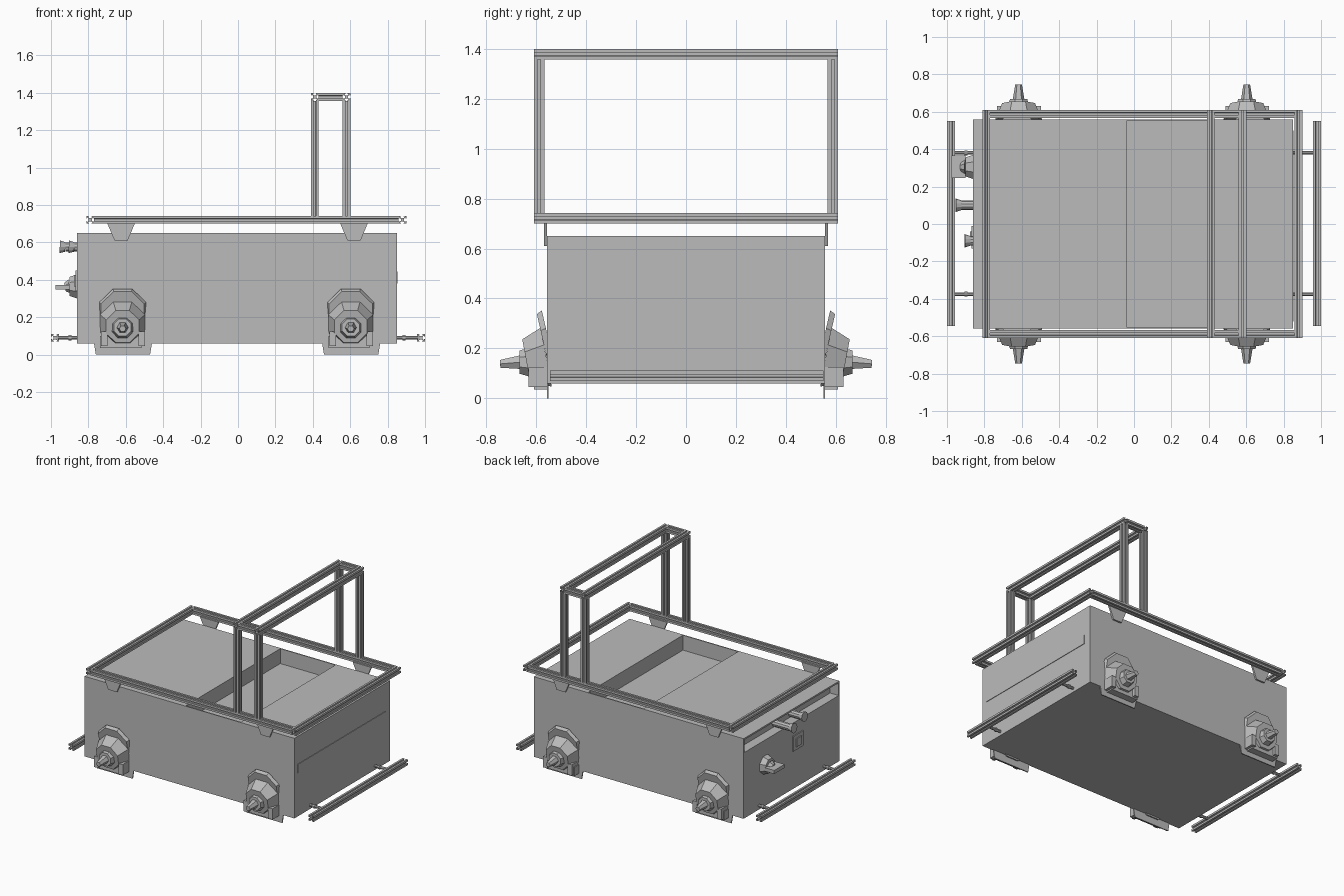
import bpy, bmesh
from math import radians
from mathutils import Vector, Matrix

cube = bpy.data.objects.get("Cube")
if cube:
    bpy.data.objects.remove(cube, do_unlink=True)

grey = bpy.data.materials.new("plain grey")
grey.use_nodes = True
tone = (0.5, 0.5, 0.5, 1)
grey.diffuse_color = tone
grey.node_tree.nodes["Principled BSDF"].inputs["Base Color"].default_value = tone


def finish(name, bm):
    bmesh.ops.recalc_face_normals(bm, faces=bm.faces)
    mesh = bpy.data.meshes.new(name)
    bm.to_mesh(mesh)
    bm.free()
    mesh.materials.append(grey)
    obj = bpy.data.objects.new(name, mesh)
    bpy.context.collection.objects.link(obj)
    return obj


def box(name, x, y, z):
    """Box from (min, max) pairs."""
    bm = bmesh.new()
    bmesh.ops.create_cube(bm, size=1)
    for v in bm.verts:
        v.co = [(a + b) / 2 + c * (b - a) for (a, b), c in zip((x, y, z), v.co)]
    return finish(name, bm)


def sweep(name, outline, offset):
    """Extrude a closed outline along a vector."""
    bm = bmesh.new()
    face = bm.faces.new([bm.verts.new(p) for p in outline])
    new = bmesh.ops.extrude_face_region(bm, geom=[face], use_keep_orig=True)["geom"]
    bmesh.ops.translate(bm, vec=offset, verts=[g for g in new if isinstance(g, bmesh.types.BMVert)])
    return finish(name, bm)


def cone(name, start, end, r0, r1, sides=8, squash=(1, 1, 1)):
    """Tapered cylinder between two points."""
    start, end = Vector(start), Vector(end)
    axis = end - start
    bm = bmesh.new()
    bmesh.ops.create_cone(bm, cap_ends=True, segments=sides, radius1=r0, radius2=r1, depth=axis.length)
    turn = axis.to_track_quat('Z', 'Y').to_matrix().to_4x4()
    spin = Matrix.Rotation(radians(180 / sides), 4, 'Z')
    bm.transform(Matrix.Translation((start + end) / 2) @ Matrix.Diagonal((*squash, 1)) @ turn @ spin)
    return finish(name, bm)


# Slotted rail profile: one side repeated around four quarters
HALF = 0.021
SIDE = [(1, 1), (.3, 1), (.3, .78), (.62, .78), (.25, .42),
        (-.25, .42), (-.62, .78), (-.3, .78), (-.3, 1)]


def rail(name, axis, low, high, a, b):
    """Slotted rail along an axis; a and b are the other two coordinates in order."""
    loop = []
    for _ in range(4):
        loop += loop_side[_]
    pts = []
    for u, v in loop:
        p = [a + u * HALF, b + v * HALF]
        p.insert("xyz".index(axis), low)
        pts.append(p)
    offset = [0, 0, 0]
    offset["xyz".index(axis)] = high - low
    return sweep(name, pts, offset)


loop_side = [SIDE]
for _ in range(3):
    loop_side.append([(-v, u) for u, v in loop_side[-1]])

# Chassis shell
L, R, W, BOTTOM, TOP = -0.86, 0.85, 0.55, 0.06, 0.65
SUNK = 0.54
box("floor_panel", (L, R), (-W, W), (BOTTOM, BOTTOM + .01))
box("right_deck", (L, -.04), (-W, W), (TOP - .012, TOP))
box("left_deck", (.41, R), (-W, W), (TOP - .012, TOP))
box("tray_floor", (-.05, .42), (-W, W), (SUNK - .01, SUNK))
box("tray_wall_right", (-.052, -.04), (-W, W), (SUNK, TOP - .012))
box("tray_wall_left", (.41, .422), (-W, W), (SUNK, TOP - .012))
box("left_end_panel", (R - .012, R), (-W, W), (BOTTOM, TOP))
box("drawer_plate", (R, R + .004), (-.52, .5), (.38, .445))
box("right_end_panel", (L, L + .012), (-W, W), (BOTTOM, .545))
box("sensor_shelf", (L, -.78), (-W, W), (.535, .545))
box("sensor_backplate", (-.79, -.78), (-W, W), (.545, TOP - .012))

# Side panels with feet; hanger tabs reach up to the frame
feet = [(-.77, -.46), (.45, .76)]
for side, s in (("front", -1), ("back", 1)):
    edge = [(L, TOP), (L, BOTTOM)]
    for a, b in feet:
        edge += [(a, BOTTOM), (a + .01, 0), (b - .01, 0), (b, BOTTOM)]
    edge += [(R, BOTTOM), (R, TOP)]
    sweep(side + "_side_panel", [(x, s * W, z) for x, z in edge], (0, s * .008, 0))
    for x in (-.625, .62):
        tab = [(-.075, .705), (.075, .705), (.035, .61), (-.035, .61)]
        sweep(side + "_hanger_tab", [(x + u, s * (W + .008), z) for u, z in tab], (0, s * .012, 0))

# Axle units
for side, s in (("front", -1), ("back", 1)):
    for x in (-.617, .603):
        def at(u, y, z):
            return (x + u, s * y, z)

        def pair(a, b):
            return tuple(sorted((s * a, s * b)))
        cone(side + "_mount_plate", at(0, W, .23), at(0, .572, .225), .135, .125)
        cone(side + "_gear_housing", at(0, .56, .165), at(0, .64, .15), .13, .095)
        cone(side + "_hub", at(0, .63, .145), at(0, .668, .145), .062, .05)
        cone(side + "_axle", at(0, .66, .145), at(0, .745, .138), .032, .018, 6)
        box(side + "_lower_bracket", (x - .12, x + .1), pair(W, .61), (.035, .1))
        for u in (-.115, .085):
            box(side + "_bracket_clip", (x + u, x + u + .035), pair(W, .632), (.045, .125))

# Top frame
FZ, FY, FL, FR = .721, .589, -.79, .879
for side, s in (("front", -1), ("back", 1)):
    rail(side + "_frame_rail", "x", FL + HALF, FR - HALF, s * FY, FZ)
for side, x in (("right", FL), ("left", FR)):
    rail(side + "_frame_rail", "y", -FY - HALF, FY + HALF, x, FZ)

# Handle: four posts, two long bars, two short links
POSTS, HZ = (.41, .58), 1.378
for x in POSTS:
    rail("handle_bar", "y", -FY - HALF, FY + HALF, x, HZ)
    for y in (-FY, FY):
        rail("handle_post", "z", FZ + HALF, HZ - HALF, x, y)
for y in (-FY, FY):
    rail("handle_link", "x", POSTS[0] + HALF, POSTS[1] - HALF, y, HZ)

# Bumpers on rods
for side, s, wall in (("right", -1, -L), ("left", 1, R)):
    rail(side + "_bumper", "y", -.545, .55, s * .978, .09)
    for y in (-.375, .38):
        cone(side + "_bumper_rod", (s * wall, y, .09), (s * .965, y, .09), .01, .01, 8)
        cone(side + "_rod_collar", (s * (wall + .03), y, .09), (s * (wall + .045), y, .09), .015, .015, 8)

# Controls on the right end
cone("switch_base", (L, .305, .365), (-.9, .305, .365), .07, .055, 8)
cone("switch_neck", (-.9, .305, .365), (-.925, .305, .36), .04, .025, 8)
box("switch_handle", (-.975, -.9), (.245, .365), (.347, .373))
box("socket_frame", (L - .008, L), (-.13, -.01), (.34, .45))
box("socket_insert", (L - .016, L - .008), (-.1, -.04), (.365, .425))
for y, tip in ((.1, -.953), (-.09, -.905)):
    cone("sensor_body", (-.79, y, .575), (tip + .03, y, .575), .026, .026, 10)
    cone("sensor_head", (tip + .03, y, .575), (tip, y, .577), .026, .036, 10)
